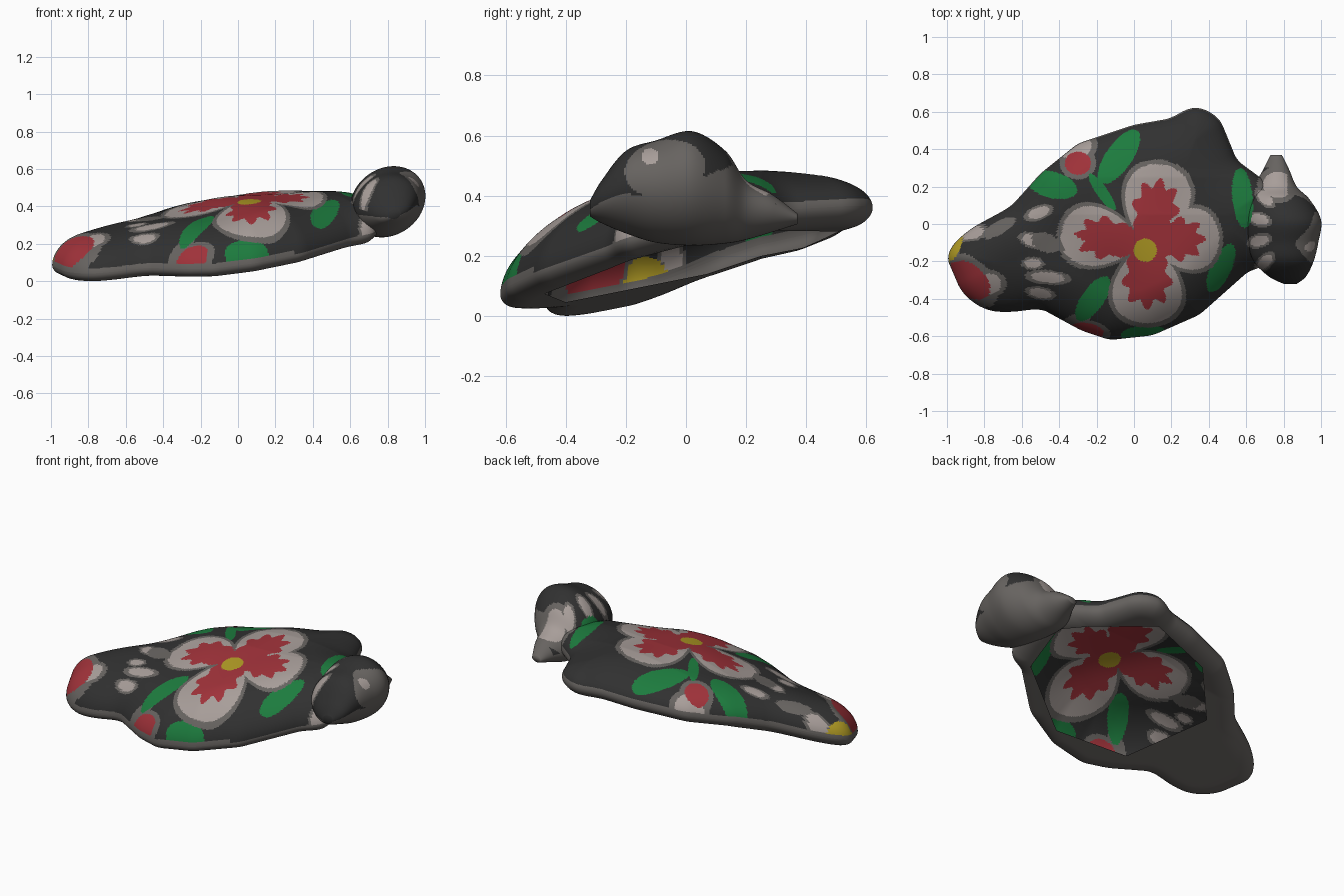
import bpy, bmesh, math
from mathutils import Vector, kdtree

if "Cube" in bpy.data.objects:
    bpy.data.objects.remove(bpy.data.objects["Cube"])

# ---- flat colours
BLACK, GREY, CREAM, RED, GREEN, YELLOW = range(6)
MATS = []
for name, c in [("black", (.03, .03, .03)), ("warm_grey", (.135, .125, .117)),
                ("cream", (.39, .34, .32)), ("red", (.352, .032, .042)),
                ("green", (.012, .2, .048)), ("yellow", (.445, .332, .018))]:
    m = bpy.data.materials.new(name)
    m.diffuse_color = (*c, 1)
    m.use_nodes = True
    m.node_tree.nodes["Principled BSDF"].inputs["Base Color"].default_value = m.diffuse_color
    MATS.append(m)

# ---- plan outline of the body and polygon of the opening underneath
OUTLINE = [(-1.01, -.16), (-.92, -.37), (-.81, -.455), (-.7, -.475), (-.5, -.45), (-.28, -.57),
           (-.13, -.62), (.1, -.595), (.35, -.485), (.62, -.245), (.72, -.22), (.78, 0),
           (.74, .2), (.55, .34), (.46, .56), (.38, .615), (.3, .625), (.2, .565),
           (0, .53), (-.3, .43), (-.5, .27), (-.66, .09), (-.9, -.04)]
HOLE = [(.67, .14), (.25, .51), (-.17, .39), (-.47, .07), (-.28, -.4), (.17, -.47), (.61, -.17)]

# ---- leaves, buds and patches: colour, centre x, y, half sizes, angle
PAINT = [(GREY, -.72, -.02, .1, .035, 30), (GREY, -.47, -.1, .08, .05, -20),
         (GREY, -.31, -.52, .08, .04, 20),
         (CREAM, -.31, .41, .085, .065, 20), (RED, -.3, .325, .07, .062, 0),
         (CREAM, -.78, -.32, .07, .055, 0), (RED, -.88, -.3, .13, .08, -42),
         (CREAM, -.86, -.05, .06, .03, 20), (YELLOW, -.97, -.11, .1, .045, 70),
         (GREEN, -.08, .36, .17, .07, 55), (GREEN, -.44, .21, .14, .07, -15),
         (GREEN, -.17, .17, .12, .03, -55), (GREEN, .58, .14, .16, .055, 95),
         (GREEN, .465, -.235, .14, .055, 65), (GREEN, -.22, -.4, .14, .06, 55),
         (RED, -.25, -.57, .09, .04, -10), (GREEN, .05, -.585, .12, .042, 5),
         (CREAM, .77, .21, .08, .07, 0)]
# small pale ovals across the narrow parts
OVALS = [(-.51, .06, .06, .028, 20), (-.54, -.09, .06, .03, -20), (-.54, -.21, .045, .025, 0),
         (-.46, -.285, .09, .028, -5), (-.5, -.37, .06, .025, -10)]
OVALS += [(.655 + .03 * abs(k - 1.5), .14 - .115 * k, .05, .028, 30 * (k - 1.5)) for k in range(4)]
# petals: centre, half sizes, outward angle
PETALS = [(.12, .11, .21, .17, 80), (.27, -.08, .185, .16, 0),
          (.07, -.33, .2, .18, 270), (-.19, -.07, .2, .155, 172)]


def ellipse(x, y, cx, cy, a, b, deg, flare=0):
    """Scaled distance (1 on the edge) and polar angle in a turned, flared ellipse."""
    c, s = math.cos(math.radians(deg)), math.sin(math.radians(deg))
    u, v = ((x - cx) * c + (y - cy) * s) / a, ((y - cy) * c - (x - cx) * s) / b
    v /= 1 + flare * max(-1, min(1, u))
    return math.hypot(u, v), math.atan2(v, u)


def painted(x, y):
    col = BLACK
    for c, *e in [(CREAM, *o) for o in OVALS] + PAINT:
        q = ellipse(x, y, *e)[0]
        if q < 1:
            col = c
        elif q < 1.4 and c in (CREAM, RED) and col == BLACK:
            col = GREY
    q = min(ellipse(x, y, *p, .25)[0] for p in PETALS)
    if q < 1.12:
        col = CREAM if q < 1 else GREY
    for cx, cy, a, b, deg in PETALS:      # jagged red hearts, pulled toward the middle
        r = math.radians(deg)
        q, ang = ellipse(x, y, cx - .05 * math.cos(r), cy - .05 * math.sin(r),
                         a * .83, b * .7, deg, .15)
        if q < (.93 + .14 * math.cos(9 * ang) if abs(ang) < 2.1 else 1.05):
            col = RED
    return YELLOW if math.hypot(x - .06, y + .14) < .062 else col


def radius(poly, ang):
    """Distance from the origin to the polygon along a direction."""
    d = Vector((math.cos(ang), math.sin(ang)))
    best = 0
    for p, nxt in zip(poly, poly[1:] + poly[:1]):
        p, e = Vector(p), Vector(nxt) - Vector(p)
        den = d.cross(e)
        if abs(den) > 1e-9:
            t, s = p.cross(e) / den, p.cross(d) / den
            if -1e-6 <= s <= 1.000001:
                best = max(best, t)
    return best


def make(name, rows, rule, cap=False, facing=0):
    """Skin closed rows of points and colour each face by rule(centre, normal)."""
    bm = bmesh.new()
    vr = [[bm.verts.new(p) for p in row] for row in rows]
    n = len(rows[0])
    for a, b in zip(vr, vr[1:]):
        for i in range(n):
            j = (i + 1) % n
            bm.faces.new((a[i], a[j], b[j], b[i]))
    if cap:
        bm.faces.new(vr[0])
        bm.faces.new(vr[-1])
    bmesh.ops.remove_doubles(bm, verts=bm.verts[:], dist=1e-5)
    bmesh.ops.recalc_face_normals(bm, faces=bm.faces[:])
    if facing * sum(f.normal.z * f.calc_area() for f in bm.faces) < 0:
        bmesh.ops.reverse_faces(bm, faces=bm.faces[:])
    bm.normal_update()
    for f in bm.faces:
        f.smooth = True
        f.material_index = rule(f.calc_center_median(), f.normal)
    me = bpy.data.meshes.new(name)
    bm.to_mesh(me)
    bm.free()
    for m in MATS:
        me.materials.append(m)
    bpy.context.collection.objects.link(bpy.data.objects.new(name, me))


# ---- softened outline and a lookup of the distance to it
SEG, RINGS, EDGE = 480, 100, .06
angles = [2 * math.pi * i / SEG for i in range(SEG)]
raw = [radius(OUTLINE, a) for a in angles]
rim = [sum(raw[(i + k) % SEG] for k in range(-4, 5)) / 9 for i in range(SEG)]
edge = [Vector((r * math.cos(a), r * math.sin(a), 0)) for a, r in zip(angles, rim)]
tree = kdtree.KDTree(SEG * 16)
for i in range(SEG):
    for k in range(16):
        tree.insert(edge[i].lerp(edge[(i + 1) % SEG], k / 16), i * 16 + k)
tree.balance()


def base(x, y):
    return .17 + .1 * x + .24 * y - .14 * max(0, y - .25)


def rise(p, reach):
    d = tree.find((p.x, p.y, 0))[2]
    return math.sqrt(1 - (1 - min(d / reach, 1)) ** 2)


def top_point(p):
    x, y = p.x, p.y
    h = .23 + .055 * math.exp(-((x - .05) ** 2 + (y + .12) ** 2) / .15) - .1 * max(0, y - .05)
    h += .008 * math.sin(11 * x + 3) * math.cos(9 * y)       # gentle hand-made lumps
    return (x, y, max(0, base(x, y) + EDGE + (h - EDGE) * rise(p, .25)))


def under_point(p):
    return (p.x, p.y, max(0, base(p.x, p.y) + EDGE * (1 - rise(p, .09))))


# ---- painted upper shell, grey along its lower edge
def shell_rule(c, n):
    band = .065 if c.x > .3 and c.y < 0 else .085
    return GREY if c.z - base(c.x, c.y) < band else painted(c.x, c.y)


shell_rows = [[top_point(e * math.sin(k / RINGS * math.pi / 2)) for e in edge]
              for k in range(RINGS, -1, -1)]
make("body_shell", shell_rows, shell_rule, facing=1)

# ---- rounded lower rim around the angular opening
hole = [min(radius(HOLE, a), r * .94) for a, r in zip(angles, rim)]
under_rows = []
for k in range(19):
    s = 1 - math.cos(k / 18 * math.pi / 2)
    under_rows.append([under_point(e * (1 + (h / r - 1) * s)) for e, h, r in zip(edge, hole, rim)])
make("underside_rim", under_rows, lambda c, n: GREY, facing=-1)

# ---- raised end with a side spout: y, x range, z range
SECTIONS = [(-.32, .80, .87, .33, .38), (-.28, .72, .92, .31, .45), (-.2, .64, .96, .28, .55),
            (-.1, .61, .985, .25, .585), (.02, .6, 1, .24, .615), (.13, .61, .94, .25, .555),
            (.2, .64, .87, .265, .46), (.29, .69, .83, .29, .41), (.37, .73, .79, .315, .35)]


def spline(i, t):
    p = [SECTIONS[max(0, min(len(SECTIONS) - 1, i + k))] for k in (-1, 0, 1, 2)]
    return [.5 * (2 * b + (c - a) * t + (2 * a - 5 * b + 4 * c - d) * t * t
                  + (3 * b - a - 3 * c + d) * t ** 3) for a, b, c, d in zip(*p)]


end_rows = []
for step in range(16 * (len(SECTIONS) - 1) + 1):
    i = min(step // 16, len(SECTIONS) - 2)
    y, x0, x1, z0, z1 = spline(i, step / 16 - i)
    row = []
    for j in range(120):
        a = 2 * math.pi * j / 120
        x = (x0 + x1) / 2 + (x1 - x0) / 2 * math.cos(a)
        row.append((x, y, (z0 + z1) / 2 + (z1 - z0) / 2 * math.sin(a) + .15 * (x - .82)))
    end_rows.append(row)


def end_rule(c, n):
    if c.x > .82 and n.x > .1:            # pale spot and grey disc on the end face
        if math.hypot(c.y + .12, c.z - .53) < .028:
            return CREAM
        if ellipse(c.y, c.z, -.07, .49, .135, .095, 10)[0] < 1 or c.z < .36 + .4 * (c.y + .2):
            return GREY
    if n.z < -.25 or (c.y > .1 and n.z < .1) or c.y > .3:
        return GREY
    return painted(c.x, c.y) if n.z > 0 else BLACK


make("raised_end", end_rows, end_rule, cap=True)
